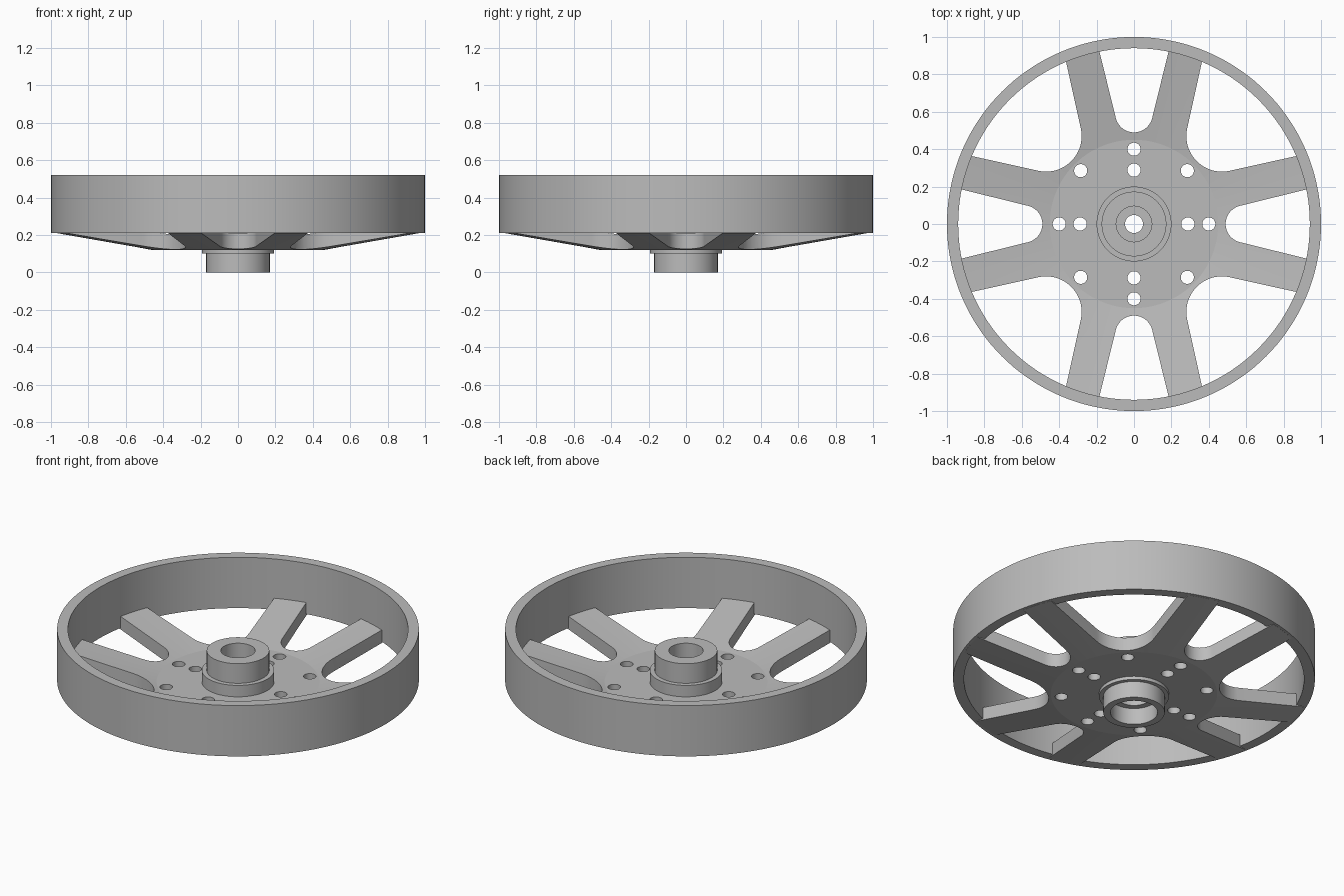
import bpy
import bmesh
from math import sin, cos, pi, radians
from mathutils import Matrix, Vector

SEGMENTS = 144

default = bpy.data.objects.get("Cube")
if default:
    bpy.data.objects.remove(default, do_unlink=True)

# Single grey material
metal = bpy.data.materials.new("plain grey")
metal.use_nodes = True
grey = (0.5, 0.5, 0.5, 1)
metal.diffuse_color = grey
metal.node_tree.nodes["Principled BSDF"].inputs["Base Color"].default_value = grey


def finish(name, bm):
    bmesh.ops.recalc_face_normals(bm, faces=bm.faces)
    mesh = bpy.data.meshes.new(name)
    bm.to_mesh(mesh)
    bm.free()
    obj = bpy.data.objects.new(name, mesh)
    bpy.context.collection.objects.link(obj)
    mesh.materials.append(metal)
    return obj


def smooth(obj, degrees):
    bpy.ops.object.select_all(action='DESELECT')
    obj.select_set(True)
    bpy.context.view_layer.objects.active = obj
    bpy.ops.object.shade_smooth_by_angle(angle=radians(degrees))


def lathe(name, profile):
    """Revolve a closed (radius, height) profile about z."""
    bm = bmesh.new()
    rings = []
    for i in range(SEGMENTS):
        a = 2 * pi * i / SEGMENTS
        rings.append([bm.verts.new((r * cos(a), r * sin(a), z)) for r, z in profile])
    n = len(profile)
    for i, ring in enumerate(rings):
        following = rings[(i + 1) % SEGMENTS]
        for j in range(n):
            k = (j + 1) % n
            bm.faces.new((ring[j], following[j], following[k], ring[k]))
    return finish(name, bm)


def arc(cx, cy, radius, start, end, steps):
    angles = [radians(start + (end - start) * i / steps) for i in range(steps + 1)]
    return [(cx + radius * cos(a), cy + radius * sin(a)) for a in angles]


def add_prism(bm, outline, turn=0):
    """Upright prism through the full plate, turned about z."""
    spin = Matrix.Rotation(turn, 3, 'Z')
    low = [bm.verts.new(spin @ Vector((x, y, -0.1))) for x, y in outline]
    high = [bm.verts.new(spin @ Vector((x, y, 0.6))) for x, y in outline]
    bm.faces.new(low[::-1])
    bm.faces.new(high)
    for i in range(len(outline)):
        j = (i + 1) % len(outline)
        bm.faces.new((low[i], low[j], high[j], high[i]))


# Outer rim
rim = lathe("rim", [(0.94, 0.21), (1, 0.21), (1, 0.52), (0.94, 0.52)])
smooth(rim, 30)

# Dished plate that becomes the spokes
spokes = lathe("spokes", [(0.15, 0.12), (0.46, 0.12), (0.985, 0.209), (0.95, 0.282),
                          (0.45, 0.2), (0.15, 0.2)])

# Window and bolt hole cutter
bm = bmesh.new()
narrow = arc(0, 0.59, 0.1, 194, 346, 26) + [(0.204, 1), (-0.204, 1)]
wide = arc(0.47, 0.47, 0.19, 168, 282, 20) + [(0.97, 0.386), (0.97, 0.97), (0.386, 0.97)]
for quarter in range(4):
    turn = quarter * pi / 2
    add_prism(bm, narrow, turn)
    add_prism(bm, wide, turn)
    for x, y in ((0.4, 0), (0.288, 0), (0.285, 0.285)):
        add_prism(bm, arc(x, y, 0.035, 0, 352.5, 47), turn)
cutter = finish("window_cutter", bm)
cutter.hide_render = True

cut = spokes.modifiers.new("windows", 'BOOLEAN')
cut.operation = 'DIFFERENCE'
cut.solver = 'EXACT'
cut.object = cutter
bpy.context.view_layer.objects.active = spokes
bpy.ops.object.modifier_apply(modifier=cut.name)
bpy.data.objects.remove(cutter, do_unlink=True)
smooth(spokes, 8.5)

# Stepped hub with counterbores on both sides
hub = lathe("hub", [(0.13, 0), (0.17, 0), (0.17, 0.1), (0.193, 0.1), (0.193, 0.16),
                    (0.2, 0.16), (0.2, 0.27), (0.173, 0.27), (0.173, 0.39),
                    (0.095, 0.39), (0.095, 0.27), (0.048, 0.27), (0.048, 0.2),
                    (0.095, 0.2), (0.095, 0.1), (0.13, 0.1)])
smooth(hub, 30)
